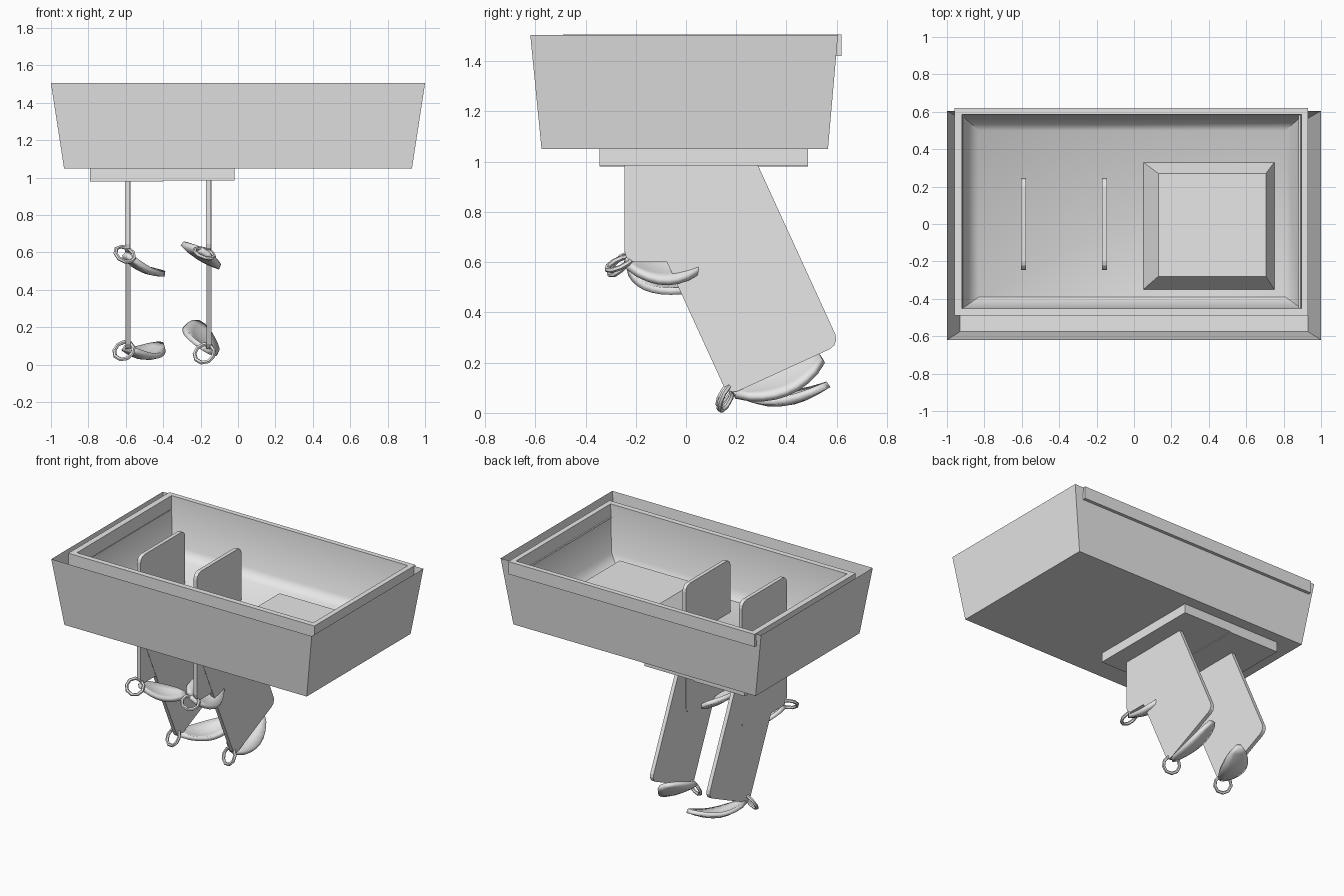
import bpy, bmesh, math
from mathutils import Vector, Matrix

cube = bpy.data.objects.get("Cube")
if cube:
    bpy.data.objects.remove(cube, do_unlink=True)

grey = bpy.data.materials.new("light_grey")
grey.use_nodes = True
grey.diffuse_color = (0.8, 0.8, 0.8, 1)
grey.node_tree.nodes["Principled BSDF"].inputs["Base Color"].default_value = (0.8, 0.8, 0.8, 1)


def finish(name, bm, smooth=None):
    mesh = bpy.data.meshes.new(name)
    bm.to_mesh(mesh)
    bm.free()
    mesh.materials.append(grey)
    obj = bpy.data.objects.new(name, mesh)
    bpy.context.collection.objects.link(obj)
    if smooth:
        bpy.ops.object.select_all(action='DESELECT')
        obj.select_set(True)
        bpy.context.view_layer.objects.active = obj
        bpy.ops.object.shade_smooth_by_angle(angle=math.radians(smooth))
    return obj


def loft(name, rings, cap_start=False, cap_end=False, smooth=None):
    """Stack rectangular rings given as (x0, x1, y0, y1, z)."""
    bm = bmesh.new()
    loops = [[bm.verts.new(p) for p in
              ((x0, y0, z), (x1, y0, z), (x1, y1, z), (x0, y1, z))]
             for x0, x1, y0, y1, z in rings]
    for a, b in zip(loops, loops[1:]):
        for i in range(4):
            j = (i + 1) % 4
            bm.faces.new((a[i], a[j], b[j], b[i]))
    if cap_start:
        bm.faces.new(loops[0][::-1])
    if cap_end:
        bm.faces.new(loops[-1])
    return finish(name, bm, smooth)


# Outer open-topped tapered box
loft("outer_box", [(-0.93, 0.93, -0.575, 0.565, 1.05),
                   (-1, 1, -0.62, 0.605, 1.505)], cap_start=True)

# Inner tub: rim band, steep walls, sloped foot and floor
loft("inner_tub", [(-0.91, 0.88, -0.455, 0.58, 1.42),
                   (-0.96, 0.93, -0.49, 0.62, 1.42),
                   (-0.96, 0.93, -0.49, 0.62, 1.507),
                   (-0.92, 0.895, -0.452, 0.585, 1.507),
                   (-0.90, 0.88, -0.44, 0.562, 1.18),
                   (-0.83, 0.81, -0.39, 0.50, 1.12)], cap_end=True, smooth=50)

# Raised block on the tub floor
loft("floor_block", [(0.05, 0.75, -0.35, 0.33, 1.12),
                     (0.13, 0.705, -0.28, 0.27, 1.23)], cap_end=True)

# Mounting plates under the box
for name, x0, x1, z in (("mount_plate_right", -0.79, -0.40, 0.98),
                        ("mount_plate_left", -0.40, -0.02, 0.985)):
    loft(name, [(x0, x1, -0.345, 0.485, z), (x0, x1, -0.345, 0.485, 1.055)],
         cap_start=True, cap_end=True)


def panel(name, x, y, z, tilt):
    """Thin panel with clipped corners, tilted about x."""
    bm = bmesh.new()
    bmesh.ops.create_cube(bm, size=1)
    bmesh.ops.scale(bm, verts=bm.verts, vec=(0.026, 0.49, 0.89))
    corners = [e for e in bm.edges
               if abs(e.verts[0].co.x - e.verts[1].co.x) > 0.01]
    bmesh.ops.bevel(bm, geom=corners, offset=0.045, segments=3,
                    profile=0.5, affect='EDGES')
    bmesh.ops.transform(bm, verts=bm.verts, matrix=Matrix.Translation((x, y, z))
                        @ Matrix.Rotation(tilt, 4, 'X'))
    finish(name, bm)


def ring(name, centre, normal, major=0.055, minor=0.011, n=9, m=6):
    """Low-poly hanging ring."""
    bm = bmesh.new()
    turn = Vector((0, 0, 1)).rotation_difference(Vector(normal))
    rows = []
    for i in range(n):
        a = math.tau * i / n
        row = []
        for j in range(m):
            b = math.tau * j / m
            r = major + minor * math.cos(b)
            p = Vector((r * math.cos(a), r * math.sin(a), minor * math.sin(b)))
            row.append(bm.verts.new(turn @ p + Vector(centre)))
        rows.append(row)
    for i in range(n):
        for j in range(m):
            a, b = rows[i], rows[(i + 1) % n]
            k = (j + 1) % m
            bm.faces.new((a[j], b[j], b[k], a[k]))
    finish(name, bm, 35)


def leaf(name, start, end, width, roll, sag, thick=0.028):
    """Curved leaf-shaped blade between two points."""
    start, end = Vector(start), Vector(end)
    f = (end - start).normalized()
    s = f.cross(Vector((0, 0, 1))).normalized()
    up = s.cross(f)
    r = math.radians(roll)
    s, up = s * math.cos(r) - up * math.sin(r), up * math.cos(r) + s * math.sin(r)
    bm = bmesh.new()
    rows = []
    for i in range(9):
        t = i / 8
        half = width / 2 * (0.2 + 0.8 * math.sin(math.pi * t) ** 0.7)
        rows.append([bm.verts.new(start.lerp(end, t) + s * half * v
                                  - up * sag * math.sin(math.pi * t) * (1 - 0.4 * v * v))
                     for v in (-1, -0.5, 0, 0.5, 1)])
    for a, b in zip(rows, rows[1:]):
        for j in range(4):
            bm.faces.new((a[j], a[j + 1], b[j + 1], b[j]))
    obj = finish(name, bm, 40)
    solid = obj.modifiers.new("thickness", 'SOLIDIFY')
    solid.thickness = thick
    solid.offset = 0


# Two legs, each an upright panel and a slanted panel
for side, x in (("right", -0.59), ("left", -0.157)):
    panel(side + "_upright_panel", x, 0.0, 1.045, 0)
    panel(side + "_slanted_panel", x + 0.002, 0.205, 0.575, math.radians(24.6))

# Rings and blades hanging from the panel corners
ring("right_upper_ring", (-0.605, -0.265, 0.59), (0.35, -0.65, 0.65))
ring("left_upper_ring", (-0.18, -0.265, 0.595), (0.3, -0.4, 0.85))
ring("right_lower_ring", (-0.61, 0.16, 0.075), (0.3, 0.8, -0.5))
ring("left_lower_ring", (-0.18, 0.16, 0.06), (0.3, 0.85, -0.4))
leaf("right_upper_blade", (-0.60, -0.22, 0.59), (-0.40, 0.0, 0.49), 0.15, 15, 0.035)
leaf("left_upper_blade", (-0.17, -0.24, 0.60), (-0.20, 0.08, 0.61), 0.24, 32, 0.04)
leaf("right_lower_blade", (-0.59, 0.20, 0.09), (-0.41, 0.56, 0.11), 0.17, 12, 0.06)
leaf("left_lower_blade", (-0.17, 0.19, 0.08), (-0.20, 0.54, 0.22), 0.22, 32, 0.035)
